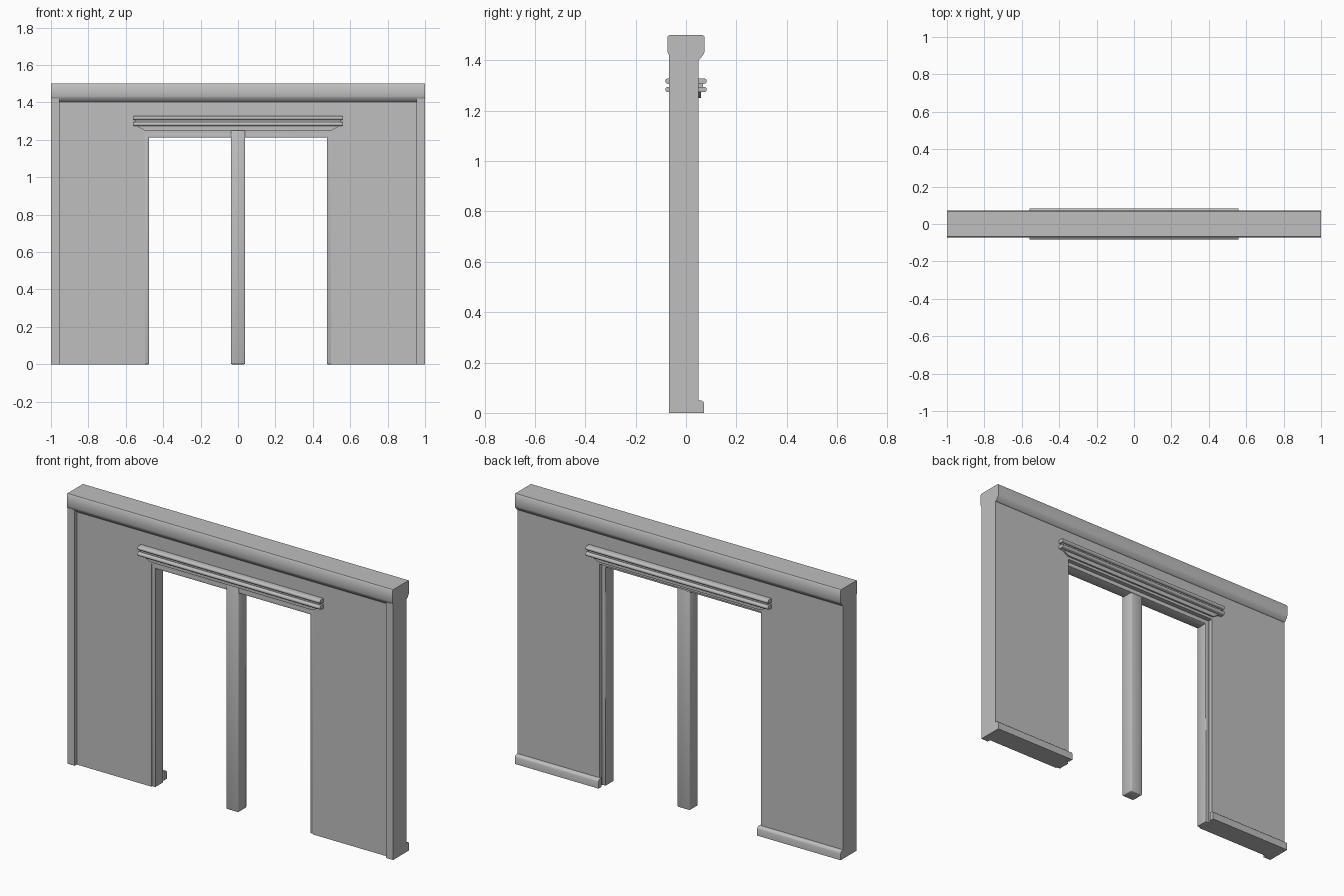
import bpy, bmesh
from math import radians, pi, sin, cos

cube = bpy.data.objects.get("Cube")
if cube:
    bpy.data.objects.remove(cube, do_unlink=True)

COLOR = (0.52, 0.52, 0.52, 1)
grey = bpy.data.materials.new("plain grey")
grey.use_nodes = True
grey.diffuse_color = COLOR
grey.node_tree.nodes["Principled BSDF"].inputs["Base Color"].default_value = COLOR


def extrude(name, profile, start, end, place, bevel=0, angle=50):
    """Sweep a closed 2D profile from start to end; place maps (u, v, t) to xyz."""
    bm = bmesh.new()
    rings = [[bm.verts.new(place(u, v, t)) for u, v in profile] for t in (start, end)]
    bm.faces.new(rings[0])
    bm.faces.new(rings[1])
    n = len(profile)
    for i in range(n):
        j = (i + 1) % n
        bm.faces.new((rings[0][i], rings[0][j], rings[1][j], rings[1][i]))
    bmesh.ops.recalc_face_normals(bm, faces=bm.faces)
    if bevel:
        bmesh.ops.bevel(bm, geom=bm.edges[:], offset=bevel, segments=2,
                        profile=0.5, affect='EDGES')
    mesh = bpy.data.meshes.new(name)
    bm.to_mesh(mesh)
    bm.free()
    mesh.materials.append(grey)
    ob = bpy.data.objects.new(name, mesh)
    bpy.context.collection.objects.link(ob)
    bpy.ops.object.select_all(action='DESELECT')
    ob.select_set(True)
    bpy.context.view_layer.objects.active = ob
    bpy.ops.object.shade_smooth_by_angle(angle=radians(angle))
    return ob


def along_x(u, v, t):
    return (t, u, v)


def along_y(u, v, t):
    return (u, t, v)


def box(name, x, y, z, bevel=0):
    rect = [(y[0], z[0]), (y[1], z[0]), (y[1], z[1]), (y[0], z[1])]
    return extrude(name, rect, x[0], x[1], along_x, bevel)


def arch(half_out, top_out, half_in, top_in):
    """Outline of a doorway-shaped band standing on the ground."""
    right = [(half_in, top_in), (half_in, 0), (half_out, 0), (half_out, top_out)]
    return right + [(-x, z) for x, z in reversed(right)]


# Wall with the doorway, and the lining set into it
extrude("wall", arch(1, 1.42, 0.497, 1.235), -0.05, 0.05, along_y)
extrude("door_frame", arch(0.5, 1.238, 0.476, 1.213), -0.045, 0.025, along_y, 0.003)
box("center_post", (-0.038, 0.038), (-0.052, 0.022), (0, 1.25), 0.005)

# Cornice with coved underside on both faces
half = [(0.05, 1.402), (0.056, 1.406), (0.07, 1.424), (0.073, 1.432),
        (0.073, 1.494), (0.068, 1.5)]
extrude("cornice", half + [(-y, z) for y, z in reversed(half)], -1, 1, along_x)

# Corner strips on the front, skirting on the back
skirt = [(0.045, 0), (0.072, 0), (0.072, 0.036), (0.069, 0.044), (0.062, 0.049), (0.045, 0.05)]
for side, s in (("left", 1), ("right", -1)):
    box("corner_strip_" + side, (s * 0.955, s), (-0.068, -0.045), (0, 1.42))
    extrude("skirting_" + side, skirt, s * 0.487, s, along_x)

# Round-nosed lintel mouldings on both faces
for face, s in (("front", -1), ("back", 1)):
    for level, z in (("lower", 1.284), ("upper", 1.317)):
        r = 0.0105
        nose = [(s * (0.072 + r * cos(a)), z + r * sin(a))
                for a in [-pi / 2 + pi * i / 8 for i in range(9)]]
        rod = [(s * 0.045, z - r)] + nose + [(s * 0.045, z + r)]
        extrude("lintel_rod_" + level + "_" + face, rod, -0.56, 0.56, along_x)
    box("lintel_fillet_" + face, (-0.55, 0.55), (s * 0.045, s * 0.068), (1.29, 1.312))
    # Tapered bed under the rods
    bed = [(-0.545, 1.275), (0.545, 1.275), (0.5, 1.25), (-0.5, 1.25)]
    extrude("lintel_bed_" + face, bed, s * 0.045, s * 0.06, along_y)
